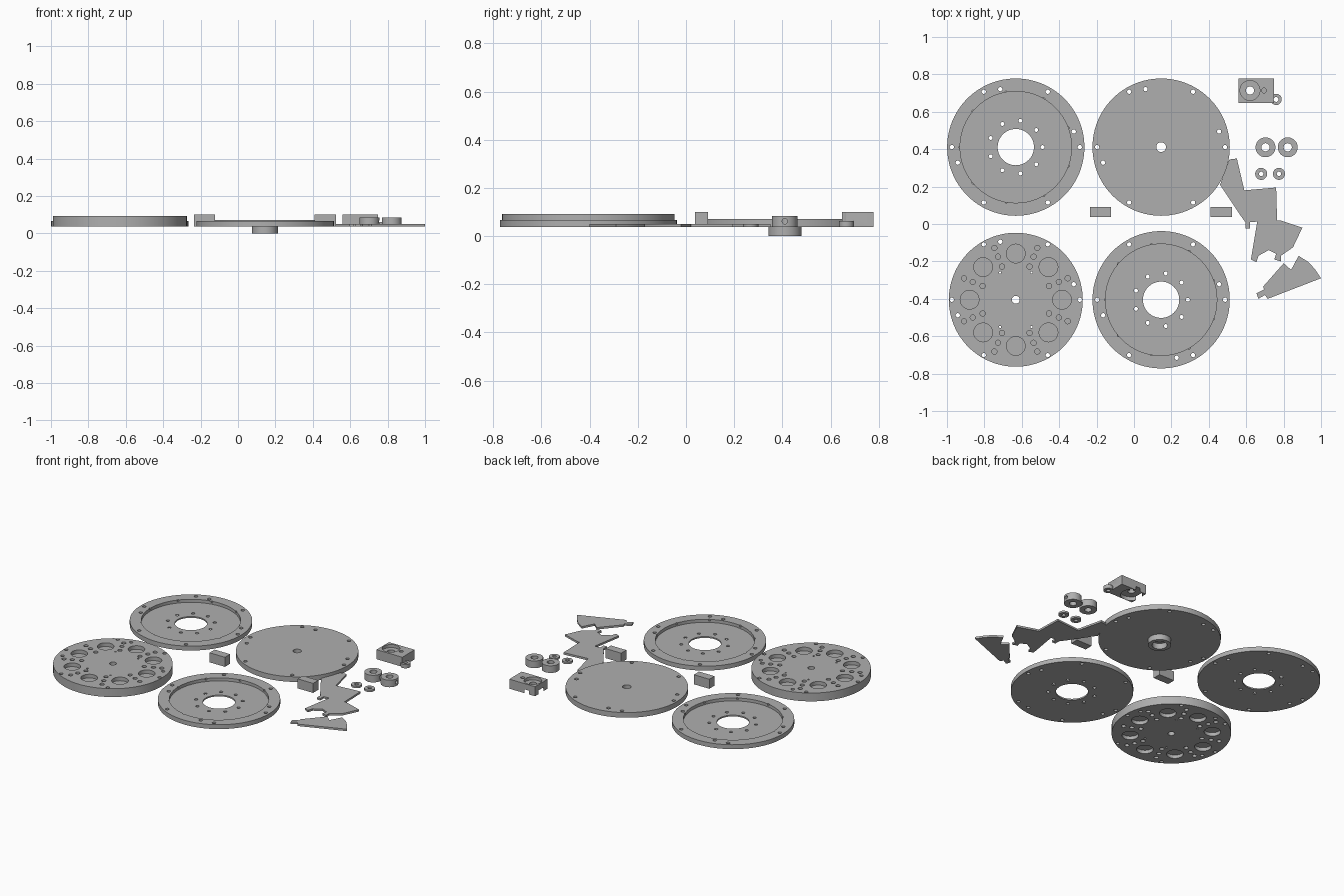
import bpy, bmesh
from math import sin, cos, radians
from mathutils import Matrix, Vector

cube = bpy.data.objects.get("Cube")
if cube:
    bpy.data.objects.remove(cube, do_unlink=True)

GREY = (0.43, 0.43, 0.43, 1)
mat = bpy.data.materials.new("plain grey")
mat.use_nodes = True
mat.diffuse_color = GREY
mat.node_tree.nodes["Principled BSDF"].inputs["Base Color"].default_value = GREY

BASE = 0.037      # height of the plane the parts lie on
PLATE = 0.05      # top of thin plates


def to_object(name, bm):
    mesh = bpy.data.meshes.new(name)
    bmesh.ops.recalc_face_normals(bm, faces=bm.faces)
    bm.to_mesh(mesh)
    bm.free()
    mesh.materials.append(mat)
    ob = bpy.data.objects.new(name, mesh)
    bpy.context.collection.objects.link(ob)
    return ob


def add_cyl(bm, x, y, r, z0, z1, seg=24):
    bmesh.ops.create_cone(bm, cap_ends=True, segments=seg, radius1=r, radius2=r,
                          depth=z1 - z0,
                          matrix=Matrix.Translation((x, y, (z0 + z1) / 2)))


def cylinder(name, x, y, r, z0, z1, seg=96):
    bm = bmesh.new()
    add_cyl(bm, x, y, r, z0, z1, seg)
    return to_object(name, bm)


def box(name, x0, x1, y0, y1, z0, z1):
    bm = bmesh.new()
    bmesh.ops.create_cube(bm, size=1)
    for v in bm.verts:
        v.co = Vector(((x0 + x1) / 2 + v.co.x * (x1 - x0),
                       (y0 + y1) / 2 + v.co.y * (y1 - y0),
                       (z0 + z1) / 2 + v.co.z * (z1 - z0)))
    return to_object(name, bm)


def combine(ob, other, operation):
    mod = ob.modifiers.new("bool", 'BOOLEAN')
    mod.operation, mod.object, mod.solver = operation, other, 'EXACT'
    mod.use_self = True
    bpy.context.view_layer.objects.active = ob
    bpy.ops.object.modifier_apply(modifier=mod.name)
    bpy.data.objects.remove(other, do_unlink=True)


def drill(ob, holes):
    """Cut vertical holes given as (x, y, r, z0, z1)."""
    bm = bmesh.new()
    for x, y, r, z0, z1 in holes:
        add_cyl(bm, x, y, r, z0, z1, 64 if r > 0.04 else 20)
    combine(ob, to_object("cutter", bm), 'DIFFERENCE')


def ring(c, radius, angles, r, z0=-0.1, z1=0.2):
    return [(c[0] + radius * cos(radians(a)), c[1] + radius * sin(radians(a)), r, z0, z1)
            for a in angles]


def rim_holes(c, extra):
    return ring(c, 0.342, range(0, 360, 60), 0.0115) + ring(c, 0.321, extra, 0.0115)


# Two dished end discs
for name, c, extra in (("back_dished_disc", (-0.632, 0.411), (15, 105, 195)),
                       ("front_dished_disc", (0.145, -0.405), (15, 195, 285))):
    disc = cylinder(name, *c, 0.367, BASE, 0.066)
    drill(disc, [(*c, 0.298, 0.046, 0.2)])
    drill(disc, [(*c, 0.097, -0.1, 0.2)] + rim_holes(c, extra)
          + ring(c, 0.143, range(0, 360, 40), 0.0105)
          + ring(c, 0.298, range(20, 380, 40), 0.006, 0.056, 0.2))

# Flat disc with a hollow hub beneath
c = (0.145, 0.411)
disc = cylinder("hub_disc", *c, 0.367, BASE, 0.071)
drill(disc, [(*c, 0.026, -0.1, 0.2)] + rim_holes(c, (15, 105, 195)))
hub = cylinder("hub", *c, 0.069, 0, BASE, 64)
drill(hub, [(*c, 0.045, -0.1, 0.2)])

# Thick disc with large and small pockets on both faces
c = (-0.632, -0.405)
disc = cylinder("pocket_disc", *c, 0.358, BASE, 0.092)
holes = [(*c, 0.021, -0.1, 0.2)] + rim_holes(c, (15, 105, 195))
odd = [22.5 + 45 * k for k in range(8)]
for z0, z1 in ((0.068, 0.2), (-0.1, 0.06)):
    holes += ring(c, 0.247, range(0, 360, 45), 0.05, z0, z1)
    for radius in (0.3, 0.249, 0.192):
        holes += ring(c, radius, odd, 0.014, z0, z1)
holes += ring(c, 0.168, [a + s for a in (60, 240) for s in (0, 60)], 0.006)
drill(disc, holes)

# Two plain blocks
for side, x0 in (("right", -0.235), ("left", 0.41)):
    box(side + "_block", x0, x0 + 0.113, 0.038, 0.092, BASE, 0.1)

# Bearing housing with a mounting ear
housing = box("bearing_housing", 0.56, 0.748, 0.648, 0.778, BASE, 0.1)
combine(housing, cylinder("ear", 0.76, 0.666, 0.03, BASE, 0.062, 32), 'UNION')
drill(housing, [(0.62, 0.714, 0.053, 0.08, 0.2), (0.62, 0.714, 0.066, -0.1, 0.062)])
drill(housing, [(0.62, 0.714, 0.022, -0.1, 0.2), (0.695, 0.714, 0.013, 0.07, 0.2),
                (0.76, 0.666, 0.013, -0.1, 0.2)])

# Collars with a side screw hole, and washers
for side, x in (("inner", 0.703), ("outer", 0.822)):
    collar = cylinder(side + "_collar", x, 0.41, 0.053, BASE, 0.084, 48)
    drill(collar, [(x, 0.41, 0.022, -0.1, 0.2)])
    bm = bmesh.new()
    add_cyl(bm, 0, 0, 0.011, 0, 0.1, 20)
    bm.transform(Matrix.Translation((x, 0.41, 0.061)) @ Matrix.Rotation(radians(90), 4, 'Y'))
    combine(collar, to_object("cutter", bm), 'DIFFERENCE')
for side, x in (("inner", 0.68), ("outer", 0.775)):
    washer = cylinder(side + "_washer", x, 0.268, 0.032, BASE, PLATE, 40)
    drill(washer, [(x, 0.268, 0.012, -0.1, 0.2)])


def flat_plate(name, outline):
    bm = bmesh.new()
    face = bm.faces.new([bm.verts.new((x, y, BASE)) for x, y in outline])
    ext = bmesh.ops.extrude_face_region(bm, geom=[face])
    bmesh.ops.translate(bm, vec=(0, 0, PLATE - BASE),
                        verts=[g for g in ext["geom"] if isinstance(g, bmesh.types.BMVert)])
    to_object(name, bm)


# Fan-shaped plates with small tabs
flat_plate("upper_fan_plate", [
    (.51, .345), (.55, .35), (.59, .18), (.76, .195), (.765, .02), (.62, .01),
    (.62, -.025), (.595, -.025), (.595, .01), (.57, .045), (.46, .21)])
flat_plate("middle_fan_plate", [
    (.66, .02), (.78, .02), (.9, -.02), (.85, -.125), (.785, -.17), (.785, -.2),
    (.75, -.19), (.76, -.16), (.72, -.14), (.665, -.17), (.655, -.205), (.625, -.19)])
flat_plate("lower_fan_plate", [
    (.88, -.17), (.935, -.205), (.97, -.245), (1, -.29), (.715, -.4), (.7, -.38),
    (.665, -.4), (.655, -.37), (.695, -.35), (.69, -.335), (.8, -.21), (.84, -.245)])

# Smooth round walls, keep edges sharp
bpy.ops.object.select_all(action='DESELECT')
for ob in bpy.context.collection.objects:
    if ob.type == 'MESH' and mat.name in ob.data.materials:
        ob.select_set(True)
        bpy.context.view_layer.objects.active = ob
bpy.ops.object.shade_smooth_by_angle(angle=radians(30))
